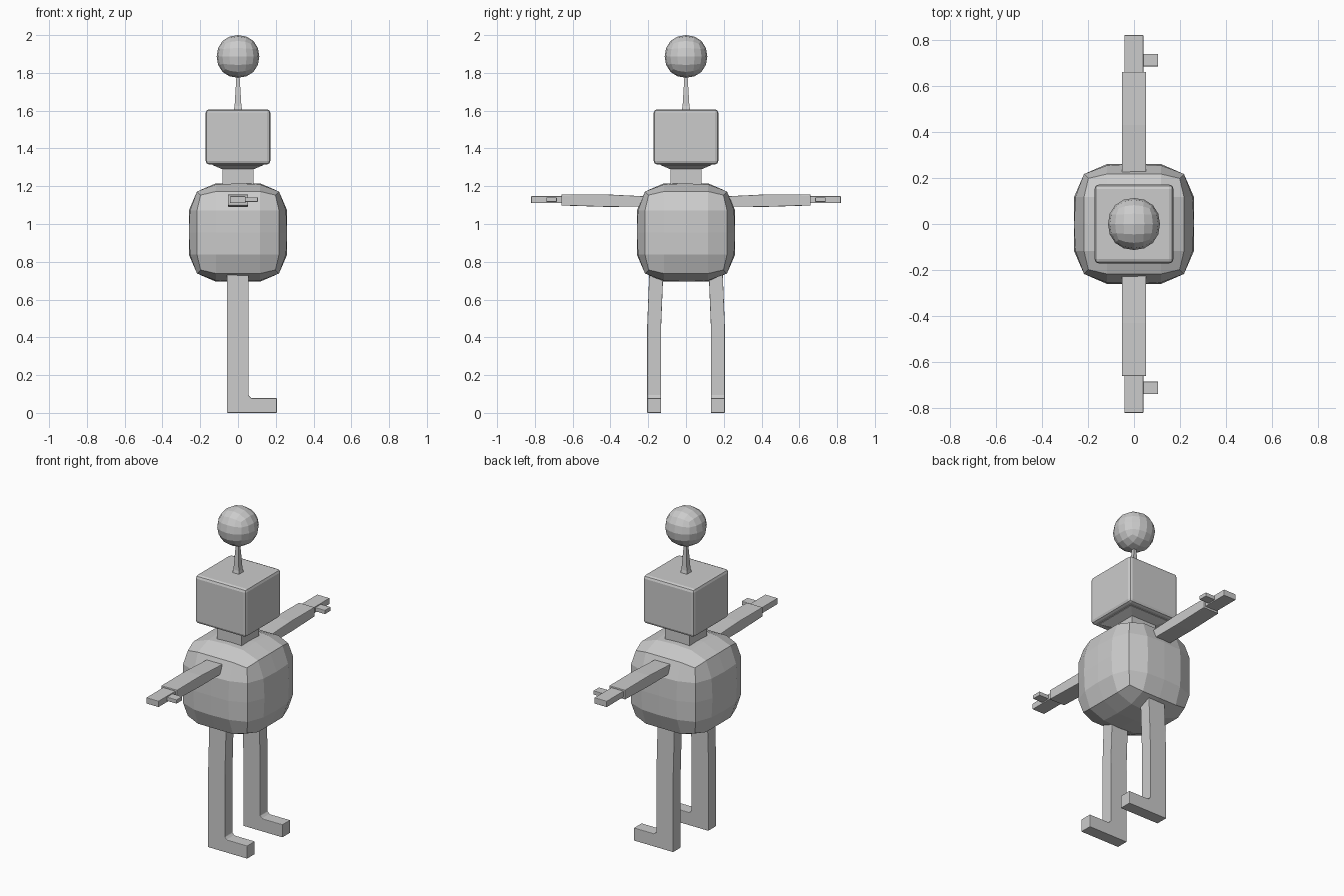
import bpy, bmesh
from mathutils import Vector

if "Cube" in bpy.data.objects:
    bpy.data.objects.remove(bpy.data.objects["Cube"])

GREY = bpy.data.materials.new("plain_grey")
GREY.diffuse_color = (0.6, 0.6, 0.6, 1)
GREY.use_nodes = True
GREY.node_tree.nodes["Principled BSDF"].inputs["Base Color"].default_value = GREY.diffuse_color


def finish(name, bm):
    bmesh.ops.recalc_face_normals(bm, faces=bm.faces)
    mesh = bpy.data.meshes.new(name)
    bm.to_mesh(mesh)
    bm.free()
    mesh.materials.append(GREY)
    ob = bpy.data.objects.new(name, mesh)
    bpy.context.collection.objects.link(ob)
    return ob


def loft(name, loops, bevel=0.0):
    """Skin a row of closed loops and cap both ends."""
    bm = bmesh.new()
    rows = [[bm.verts.new(p) for p in loop] for loop in loops]
    n = len(rows[0])
    for a, b in zip(rows, rows[1:]):
        for i in range(n):
            j = (i + 1) % n
            bm.faces.new((a[i], a[j], b[j], b[i]))
    bm.faces.new(rows[0])
    bm.faces.new(rows[-1])
    ob = finish(name, bm)
    if bevel:
        mod = ob.modifiers.new("soft_edges", 'BEVEL')
        mod.width, mod.segments = bevel, 2
    return ob


def square(z, r):
    return [(-r, -r, z), (r, -r, z), (r, r, z), (-r, r, z)]


def section(y, x0, x1, z0, z1):
    return [(x0, y, z0), (x1, y, z0), (x1, y, z1), (x0, y, z1)]


# Torso: a 4 x 4 x 4 cube shell with rounded edges and corners
def torso_point(p):
    ends = sum(abs(c) > 0.9 for c in p)
    reach = {1: 0.26, 2: 0.217, 3: 0.198}[ends]
    if ends == 1 and sum(abs(abs(c) - 0.5) < 0.1 for c in p) == 2:
        reach = 0.254
    return Vector([c * (reach if abs(c) > 0.9 else 0.235) for c in p])


bm = bmesh.new()
bmesh.ops.create_cube(bm, size=2)
bmesh.ops.subdivide_edges(bm, edges=bm.edges[:], cuts=3, use_grid_fill=True)
for v in bm.verts:
    v.co = torso_point(v.co) + Vector((0, 0, 0.955))
finish("torso", bm)

# Neck, head and antenna stalk
loft("neck", [square(1.18, 0.083), square(1.29, 0.083),
              square(1.312, 0.135), square(1.33, 0.135)])
loft("head", [square(1.315, 0.171), square(1.607, 0.171)], 0.018)
loft("antenna_stalk", [square(1.60, 0.024), square(1.625, 0.018), square(1.79, 0.008)])

# Antenna ball: a subdivided cube
bm = bmesh.new()
bmesh.ops.create_cube(bm, size=2 * 0.113 / 0.8395)
bmesh.ops.translate(bm, verts=bm.verts, vec=(0, 0, 1.887))
ball = finish("antenna_ball", bm)
sub = ball.modifiers.new("round", 'SUBSURF')
sub.levels = sub.render_levels = 2

for side, s in (("right", -1), ("left", 1)):
    # Arm, hand and thumb
    loft(side + "_arm", [section(s * 0.20, -0.053, 0.053, 1.092, 1.146),
                         section(s * 0.43, -0.053, 0.053, 1.091, 1.157),
                         section(s * 0.66, -0.053, 0.053, 1.098, 1.156)], 0.004)
    loft(side + "_hand", [section(s * 0.64, -0.042, 0.041, 1.11, 1.147),
                          section(s * 0.82, -0.042, 0.041, 1.11, 1.147)], 0.003)
    loft(side + "_thumb", [section(s * 0.684, 0.02, 0.105, 1.117, 1.141),
                           section(s * 0.739, 0.02, 0.105, 1.117, 1.141)], 0.003)

    # Leg and foot in one L-shaped profile, leaning in slightly at the hip
    profile = [(-0.058, 0.0), (0.206, 0.0), (0.206, 0.078), (0.07, 0.078),
               (0.056, 0.092), (0.056, 0.45), (0.056, 0.80), (-0.058, 0.80), (-0.058, 0.45)]

    def leg_loop(y):
        return [(x, s * (y - 0.012 * max(0, z - 0.45) / 0.3), z) for x, z in profile]

    loft(side + "_leg", [leg_loop(0.132), leg_loop(0.206)], 0.003)
